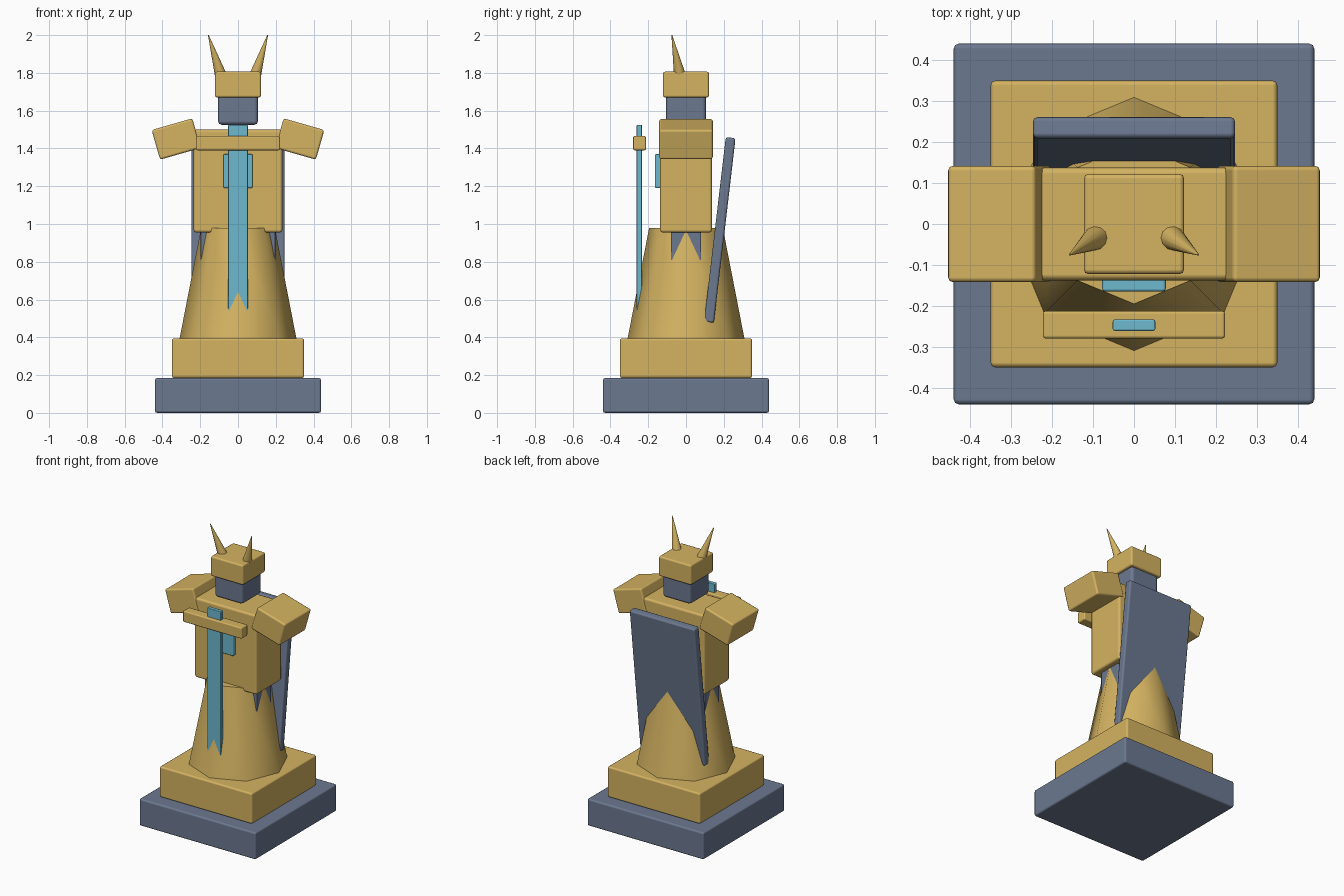
import bpy
from math import radians
from mathutils import Vector

cube = bpy.data.objects.get("Cube")
if cube:
    bpy.data.objects.remove(cube, do_unlink=True)


def material(name, rgb):
    m = bpy.data.materials.new(name)
    m.use_nodes = True
    m.diffuse_color = (*rgb, 1)
    m.node_tree.nodes["Principled BSDF"].inputs["Base Color"].default_value = (*rgb, 1)
    return m


GOLD = material("gold", (0.66, 0.45, 0.12))
SLATE = material("slate", (0.15, 0.19, 0.28))
CYAN = material("cyan", (0.15, 0.48, 0.62))


def finish(name, mat):
    ob = bpy.context.object
    ob.name = name
    ob.data.materials.append(mat)
    ob.data.shade_smooth()
    ob.data.set_sharp_from_angle(angle=radians(50))
    return ob


def box(name, mat, center, size, rotation=(0, 0, 0), bevel=0.012):
    """Box with softened edges."""
    bpy.ops.mesh.primitive_cube_add(size=1, location=center)
    ob = bpy.context.object
    for v in ob.data.vertices:
        v.co *= Vector(size)
    finish(name, mat)
    ob.rotation_euler = [radians(a) for a in rotation]
    mod = ob.modifiers.new("soft_edges", "BEVEL")
    mod.width = bevel
    mod.segments = 2
    mod.harden_normals = True
    return ob


def cone(name, mat, start, end, r1, r2, sides):
    """Tapered round part running from start to end."""
    a, b = Vector(start), Vector(end)
    bpy.ops.mesh.primitive_cone_add(vertices=sides, radius1=r1, radius2=r2,
                                    depth=(b - a).length, location=(a + b) / 2)
    ob = finish(name, mat)
    ob.rotation_euler = (b - a).to_track_quat('Z', 'Y').to_euler()
    return ob


# Stepped base
box("base", SLATE, (0, 0, 0.0925), (0.88, 0.88, 0.185))
box("plinth", GOLD, (0, 0, 0.29), (0.70, 0.70, 0.21))

# Eight-sided robe
robe = cone("robe", GOLD, (0, 0, 0.39), (0, 0, 0.98), 0.31, 0.195, 8)
robe.rotation_euler = (0, 0, 0)

# Body, with the hips set into the robe
box("hips", SLATE, (0, 0, 0.88), (0.395, 0.16, 0.24), bevel=0.006)
box("torso", GOLD, (0, 0, 1.227), (0.47, 0.275, 0.545), bevel=0.015)
box("chest_gem", CYAN, (0, -0.148, 1.28), (0.155, 0.034, 0.18), bevel=0.007)

# Head and helmet
box("head", SLATE, (0, 0, 1.605), (0.212, 0.212, 0.16), bevel=0.02)
box("helmet", GOLD, (0, 0, 1.738), (0.245, 0.245, 0.137))

# Shoulder plates and horns
for side, s in (("left", 1), ("right", -1)):
    box(side + "_shoulder", GOLD, (0.327 * s, 0, 1.45), (0.224, 0.284, 0.163), (0, 16 * s, 0))
    cone(side + "_horn", GOLD, (0.092 * s, -0.033, 1.79), (0.157 * s, -0.075, 2.0), 0.031, 0.002, 12)

# Cape leaning in toward the robe
box("cape", SLATE, (0, 0.179, 0.968), (0.494, 0.052, 0.985), (-6.7, 0, 0))

# Sword held point down
box("blade", CYAN, (0, -0.247, 0.99), (0.104, 0.028, 1.07), bevel=0.005)
box("crossguard", GOLD, (0, -0.246, 1.428), (0.445, 0.068, 0.076), bevel=0.008)
